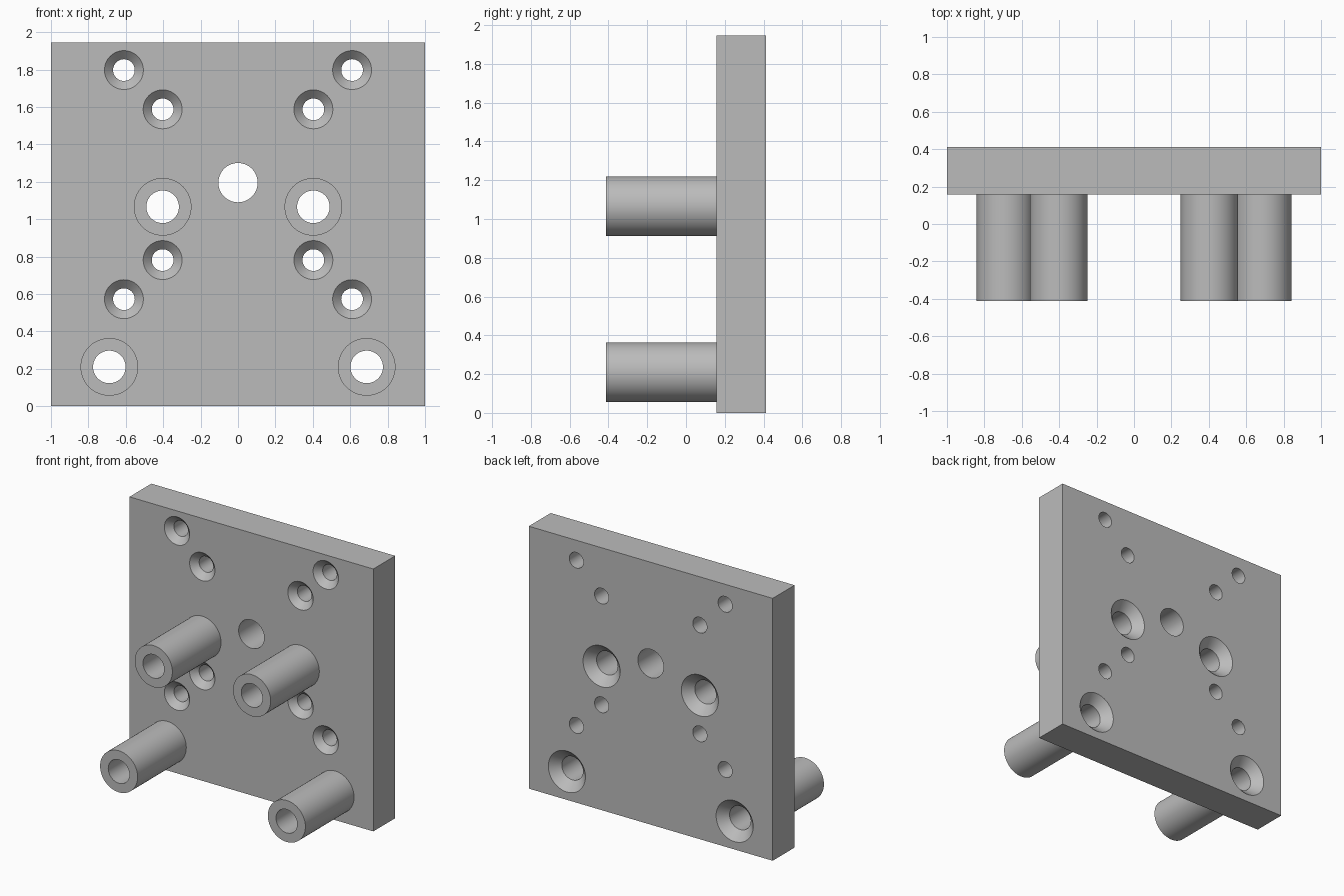
import bpy, bmesh, math

if "Cube" in bpy.data.objects:
    bpy.data.objects.remove(bpy.data.objects["Cube"], do_unlink=True)

FRONT, BACK, TIP = 0.157, 0.413, -0.413   # plate faces and standoff ends along y
HEIGHT = 1.945
SEGMENTS = 64

grey = bpy.data.materials.new("machined_grey")
grey.use_nodes = True
colour = (0.5, 0.5, 0.5, 1)
grey.diffuse_color = colour
grey.node_tree.nodes["Principled BSDF"].inputs["Base Color"].default_value = colour


def lathe(bm, x, z, profile):
    """Closed solid turned about a y axis through (x, z); profile is (radius, y) pairs."""
    rings = []
    for radius, y in profile:
        ring = []
        for i in range(SEGMENTS):
            a = math.tau * i / SEGMENTS
            ring.append(bm.verts.new((x + radius * math.cos(a), y, z + radius * math.sin(a))))
        rings.append(ring)
    for low, high in zip(rings, rings[1:]):
        for i in range(SEGMENTS):
            j = (i + 1) % SEGMENTS
            bm.faces.new((low[i], low[j], high[j], high[i]))
    bm.faces.new(rings[0])
    bm.faces.new(rings[-1])


def make_object(name, bm):
    bmesh.ops.recalc_face_normals(bm, faces=bm.faces)
    mesh = bpy.data.meshes.new(name)
    bm.to_mesh(mesh)
    bm.free()
    mesh.materials.append(grey)
    obj = bpy.data.objects.new(name, mesh)
    bpy.context.collection.objects.link(obj)
    return obj


def combine(target, tool, operation):
    """Apply a boolean and discard the tool."""
    mod = target.modifiers.new(operation, "BOOLEAN")
    mod.operation, mod.solver, mod.object = operation, "EXACT", tool
    bpy.context.view_layer.objects.active = target
    bpy.ops.object.modifier_apply(modifier=mod.name)
    bpy.data.objects.remove(tool, do_unlink=True)


# Hole positions on the right half, mirrored to both sides
screw_spots = [(0.61, 1.797), (0.403, 1.587), (0.403, 0.781), (0.61, 0.572)]
standoff_spots = [(0.403, 1.066), (0.688, 0.21)]
EPS = 0.02

# Square plate
bm = bmesh.new()
bmesh.ops.create_cube(bm, size=1)
bmesh.ops.scale(bm, vec=(2, BACK - FRONT, HEIGHT), verts=bm.verts)
bmesh.ops.translate(bm, vec=(0, (FRONT + BACK) / 2, HEIGHT / 2), verts=bm.verts)
plate = make_object("plate_with_standoffs", bm)

# Solid standoff posts and the drills that bore everything
posts, drills = bmesh.new(), bmesh.new()
for side in (-1, 1):
    for x, z in standoff_spots:
        lathe(posts, side * x, z, [(0.154, TIP), (0.154, FRONT + 0.05)])
        # through bore, countersunk at the back
        lathe(drills, side * x, z, [(0.087, TIP - EPS), (0.087, BACK - 0.065),
                                    (0.152 + EPS, BACK + EPS)])
    for x, z in screw_spots:
        # screw hole, countersunk at the front
        lathe(drills, side * x, z, [(0.104 + EPS, FRONT - EPS), (0.058, FRONT + 0.046),
                                    (0.058, BACK + EPS)])
# plain centre hole
lathe(drills, 0, 1.195, [(0.105, FRONT - EPS), (0.105, BACK + EPS)])

combine(plate, make_object("standoff_posts", posts), "UNION")
combine(plate, make_object("hole_drills", drills), "DIFFERENCE")

# Smooth bores and posts, crisp edges
bpy.ops.object.select_all(action="DESELECT")
plate.select_set(True)
bpy.context.view_layer.objects.active = plate
bpy.ops.object.shade_smooth_by_angle(angle=math.radians(30))
